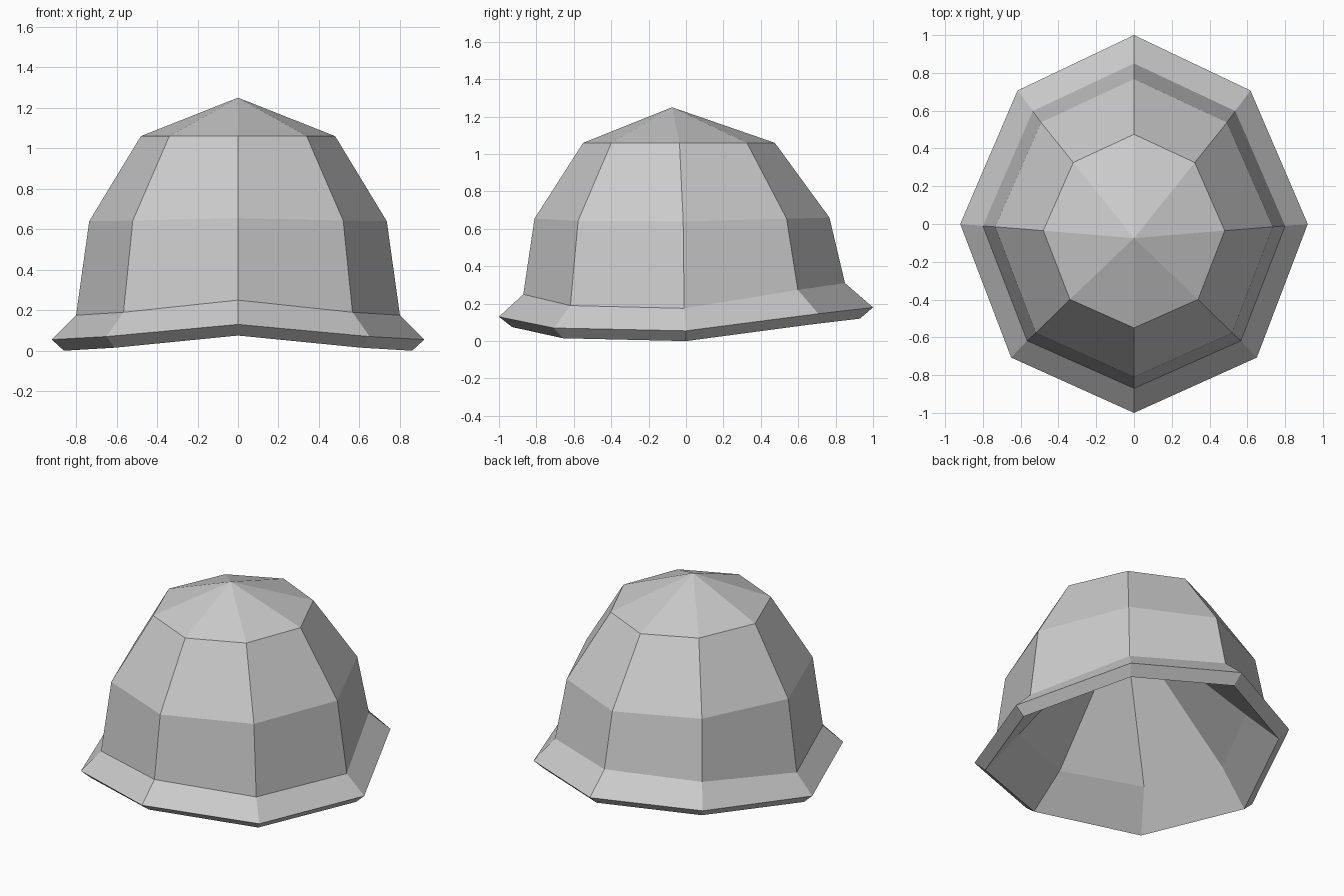
import bpy
import bmesh

# Remove the default cube
cube = bpy.data.objects.get("Cube")
if cube:
    bpy.data.objects.remove(cube, do_unlink=True)


def make_material(name, colour):
    material = bpy.data.materials.new(name)
    material.use_nodes = True
    material.diffuse_color = colour
    material.node_tree.nodes["Principled BSDF"].inputs["Base Color"].default_value = colour
    return material


def add_ring(bm, half_width, front, middle, back, z_front, z_side, z_back):
    """Eight-sided ring, wider at the front, with its height dipping at the sides."""
    diagonal, rear_pinch = 0.707, 0.67
    z_front_corner = z_side + (z_front - z_side) * 0.2
    z_back_corner = z_side + (z_back - z_side) * 0.73
    front_y = middle + (front - middle) * diagonal
    back_y = middle + (back - middle) * diagonal
    left = [
        (half_width * diagonal, front_y, z_front_corner),
        (half_width, middle, z_side),
        (half_width * rear_pinch, back_y, z_back_corner),
    ]
    right = [(-x, y, z) for x, y, z in reversed(left)]
    points = [(0, front, z_front)] + left + [(0, back, z_back)] + right
    return [bm.verts.new(point) for point in points]


def bridge(bm, lower, upper):
    for i in range(len(lower)):
        j = (i + 1) % len(lower)
        bm.faces.new((lower[i], lower[j], upper[j], upper[i]))


def cap(bm, ring, tip):
    apex = bm.verts.new(tip)
    for i in range(len(ring)):
        bm.faces.new((ring[i], ring[(i + 1) % len(ring)], apex))


# Rings from the inner lining, round the brim, up to the crown
profile = [
    dict(half_width=0.69, front=-0.69, middle=0, back=0.69, z_front=0.25, z_side=0.225, z_back=0.31),
    dict(half_width=0.86, front=-0.93, middle=0, back=0.93, z_front=0.075, z_side=0, z_back=0.12),
    dict(half_width=0.92, front=-1, middle=0, back=1, z_front=0.13, z_side=0.055, z_back=0.18),
    dict(half_width=0.8, front=-0.87, middle=-0.01, back=0.85, z_front=0.25, z_side=0.175, z_back=0.31),
    dict(half_width=0.735, front=-0.81, middle=-0.015, back=0.767, z_front=0.655, z_side=0.64, z_back=0.66),
    dict(half_width=0.48, front=-0.55, middle=-0.035, back=0.475, z_front=1.06, z_side=1.06, z_back=1.06),
]

bm = bmesh.new()
rings = [add_ring(bm, **section) for section in profile]
for lower, upper in zip(rings, rings[1:]):
    bridge(bm, lower, upper)
cap(bm, rings[-1], (0, -0.075, 1.25))   # pointed crown
cap(bm, rings[0], (0, -0.09, 1.02))     # hollow inside
bmesh.ops.recalc_face_normals(bm, faces=bm.faces)

mesh = bpy.data.meshes.new("helmet_shell")
bm.to_mesh(mesh)
bm.free()
helmet = bpy.data.objects.new("helmet_shell", mesh)
bpy.context.collection.objects.link(helmet)
mesh.materials.append(make_material("light_grey", (0.6, 0.6, 0.6, 1)))
